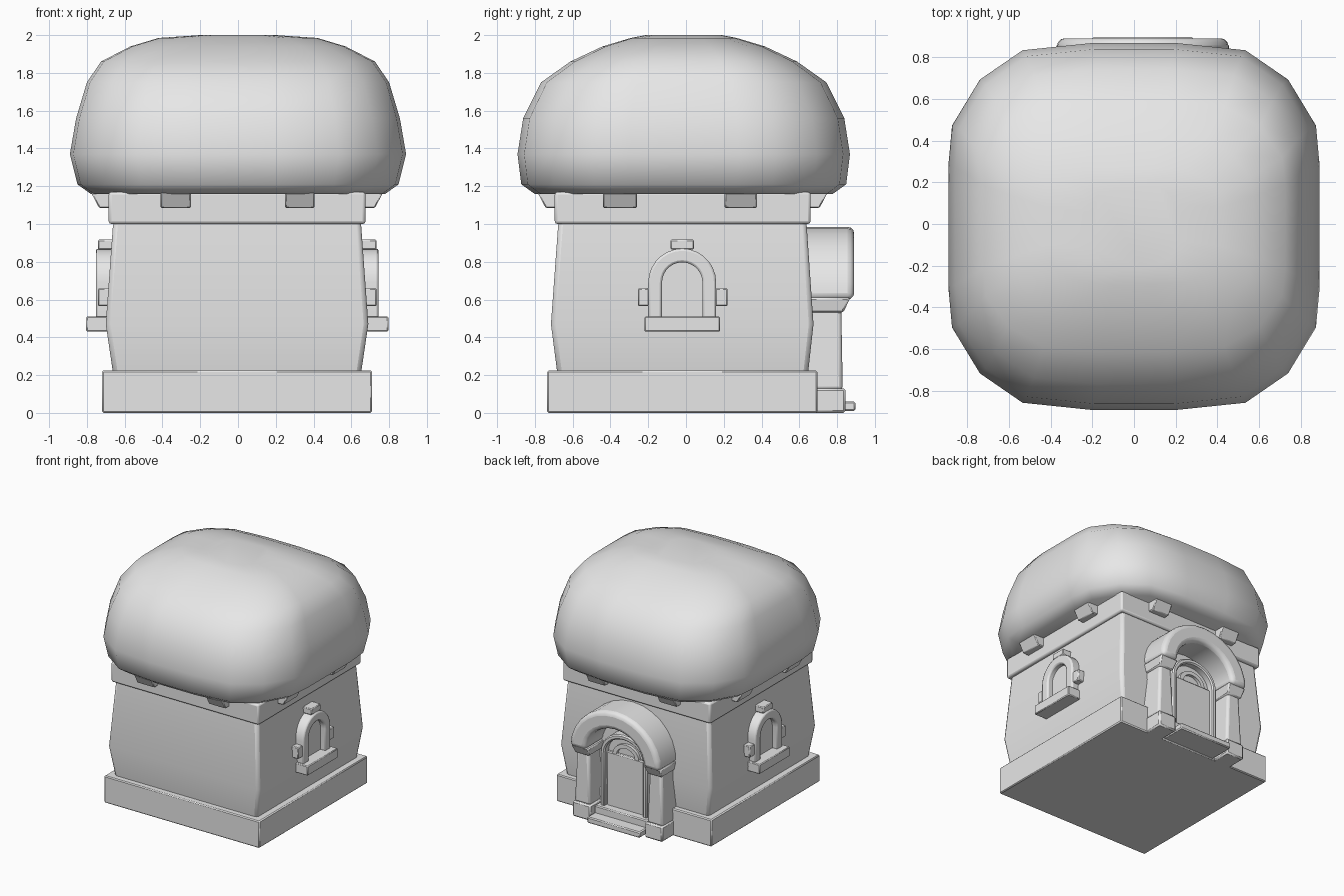
import bpy, bmesh, math

if "Cube" in bpy.data.objects:
    bpy.data.objects.remove(bpy.data.objects["Cube"], do_unlink=True)

mat = bpy.data.materials.new("plain grey")
mat.use_nodes = True
GREY = (0.8, 0.8, 0.8, 1)
mat.diffuse_color = GREY
mat.node_tree.nodes["Principled BSDF"].inputs["Base Color"].default_value = GREY


def finish(name, bm, bevel=0.0, segments=1, angle=35):
    bmesh.ops.recalc_face_normals(bm, faces=bm.faces[:])
    mesh = bpy.data.meshes.new(name)
    bm.to_mesh(mesh)
    bm.free()
    mesh.materials.append(mat)
    ob = bpy.data.objects.new(name, mesh)
    bpy.context.collection.objects.link(ob)
    if bevel:
        mod = ob.modifiers.new("soft edges", "BEVEL")
        mod.width, mod.segments = bevel, segments
        mod.limit_method, mod.angle_limit = "ANGLE", math.radians(40)
    bpy.ops.object.select_all(action="DESELECT")
    ob.select_set(True)
    bpy.context.view_layer.objects.active = ob
    bpy.ops.object.shade_smooth_by_angle(angle=math.radians(angle))
    return ob


def loft(name, rings, **kw):
    """Skin a stack of equal-length rings and cap both ends."""
    bm = bmesh.new()
    vs = [[bm.verts.new(p) for p in ring] for ring in rings]
    n = len(vs[0])
    for a, b in zip(vs, vs[1:]):
        for i in range(n):
            j = (i + 1) % n
            bm.faces.new((a[i], a[j], b[j], b[i]))
    bm.faces.new(vs[0][::-1])
    bm.faces.new(vs[-1])
    return finish(name, bm, **kw)


def rect(x0, x1, y0, y1, z):
    return [(x0, y0, z), (x1, y0, z), (x1, y1, z), (x0, y1, z)]


def box(name, x, y, z, **kw):
    x, y = sorted(x), sorted(y)
    return loft(name, [rect(*x, *y, z[0]), rect(*x, *y, z[1])], **kw)


def arch_line(w, h, spring, bottom, steps=14):
    """Door-shaped outline in (u, z)."""
    pts = [(w, bottom)] if bottom < spring else []
    pts += [(w * math.cos(math.pi * i / steps), spring + h * math.sin(math.pi * i / steps))
            for i in range(steps + 1)]
    return pts + ([(-w, bottom)] if bottom < spring else [])


def arch_ring(name, place, outer, inner, d0, d1, **kw):
    """Open arch band between two outlines, place(u, depth, z) -> point."""
    bm = bmesh.new()
    loops = [[bm.verts.new(place(u, d, z)) for u, z in line]
             for line, d in ((outer, d0), (outer, d1), (inner, d1), (inner, d0))]
    for k in range(4):
        a, b = loops[k], loops[(k + 1) % 4]
        for i in range(len(a) - 1):
            bm.faces.new((a[i], a[i + 1], b[i + 1], b[i]))
    for end in (0, -1):
        bm.faces.new([loop[end] for loop in loops])
    return finish(name, bm, **kw)


def arch_panel(name, place, line, d0, d1, **kw):
    return loft(name, [[place(u, d, z) for u, z in line] for d in (d0, d1)], **kw)


# Plinth, bulging walls and cornice
box("plinth", (-0.72, 0.71), (-0.735, 0.695), (0, 0.225), bevel=0.008)
loft("walls", [rect(-0.66, 0.65, -0.68, 0.645, 0.2),
               rect(-0.70, 0.69, -0.715, 0.675, 0.47),
               rect(-0.66, 0.65, -0.675, 0.637, 1.02)], bevel=0.025, segments=2, angle=25)
box("cornice", (-0.685, 0.675), (-0.695, 0.66), (1.0, 1.17), bevel=0.015, segments=2)

# Puffy roof: rounded-square rings
QUARTER = [(1, .33), (.98, .55), (.83, .8), (.6, .96), (.22, 1)]
OUTLINE = (QUARTER + [(-x, y) for x, y in QUARTER[::-1]]
           + [(-x, -y) for x, y in QUARTER] + [(x, -y) for x, y in QUARTER[::-1]])
PROFILE = [(1.16, .78, .79), (1.21, .85, .86), (1.37, .89, .88), (1.56, .857, .85),
           (1.75, .80, .755), (1.86, .725, .60), (1.94, .57, .43), (1.985, .42, .28), (2, .2, .2)]
loft("roof", [[(a * x, b * y - 0.012, z) for x, y in OUTLINE] for z, a, b in PROFILE], angle=50)


# Sloped brackets under the eaves, two on each side
def bracket(name, place, u0, u1, wall):
    side = [(wall - 0.03, 1.18), (wall - 0.03, 1.085), (wall + 0.05, 1.085), (wall + 0.1, 1.18)]
    loft(name, [[place(u, d, z) for d, z in side] for u in (u0, u1)], bevel=0.006)


for s, label in ((1, "left"), (-1, "right")):
    for i, (u0, u1) in enumerate(((-0.44, -0.26), (0.205, 0.375))):
        bracket(f"{label}_bracket_{i + 1}", lambda u, d, z: (s * d - 0.005, u, z), u0, u1, 0.68)
for s, label in ((1, "back"), (-1, "front")):
    for i, (u0, u1) in enumerate(((-0.41, -0.25), (0.25, 0.405))):
        bracket(f"{label}_bracket_{i + 1}", lambda u, d, z: (u, s * d - 0.018, z), u0, u1, 0.675)

# Arched windows on both sides
for s, label in ((1, "left"), (-1, "right")):
    def side(u, d, z):
        return (s * d - 0.004, u - 0.02, z)

    def trim(name, u, d, z):
        box(f"{label}_window_{name}", (s * d[0] - 0.004, s * d[1] - 0.004),
            (u[0] - 0.02, u[1] - 0.02), z, bevel=0.006)

    arch_ring(f"{label}_window_frame", side, arch_line(0.18, 0.18, 0.69, 0.50),
              arch_line(0.107, 0.107, 0.69, 0.50), 0.64, 0.748, bevel=0.012, segments=2)
    arch_panel(f"{label}_window_pane", side, arch_line(0.12, 0.12, 0.69, 0.50), 0.64, 0.703)
    trim("sill", (-0.2, 0.2), (0.64, 0.80), (0.43, 0.51))
    trim("keystone", (-0.062, 0.062), (0.62, 0.738), (0.865, 0.917))
    trim("front_block", (-0.235, -0.175), (0.64, 0.738), (0.565, 0.66))
    trim("back_block", (0.175, 0.24), (0.64, 0.738), (0.565, 0.66))

# Doorway at the back: porch arch on two pillars
CX = 0.042


def back(u, d, z):
    return (CX + u, d, z)


arch_ring("porch_arch", back, arch_line(0.415, 0.385, 0.60, 0.60),
          arch_line(0.265, 0.24, 0.60, 0.60), 0.60, 0.89, bevel=0.035, segments=3)
for s, label in ((1, "left"), (-1, "right")):
    def span(a, b):
        return tuple(sorted((CX + s * a, CX + s * b)))

    box(f"{label}_pillar_base", span(0.25, 0.415), (0.62, 0.845), (0, 0.13), bevel=0.012)
    loft(f"{label}_pillar", [rect(*span(0.26, 0.41), 0.62, 0.83, 0.12),
                             rect(*span(0.28, 0.39), 0.62, 0.822, 0.55)], bevel=0.02, segments=2)
    loft(f"{label}_capital", [rect(*span(0.27, 0.40), 0.61, 0.832, 0.53),
                              rect(*span(0.25, 0.415), 0.60, 0.87, 0.61)], bevel=0.01)

# Door frame, leaf, lunette and steps
arch_ring("door_frame", back, arch_line(0.215, 0.19, 0.56, 0.08),
          arch_line(0.175, 0.15, 0.56, 0.08), 0.64, 0.765, bevel=0.01)
arch_panel("door_lunette", back, arch_line(0.18, 0.155, 0.56, 0.08), 0.64, 0.71)
arch_ring("lunette_arc", back, arch_line(0.12, 0.10, 0.56, 0.56),
          arch_line(0.085, 0.07, 0.56, 0.56), 0.70, 0.735)
box("door_leaf", (CX - 0.175, CX + 0.175), (0.66, 0.735), (0.08, 0.565), bevel=0.008)
box("upper_step", (-0.2, 0.285), (0.66, 0.80), (0.01, 0.12), bevel=0.008)
box("lower_step", (-0.2, 0.285), (0.66, 0.897), (0.01, 0.06), bevel=0.008)
